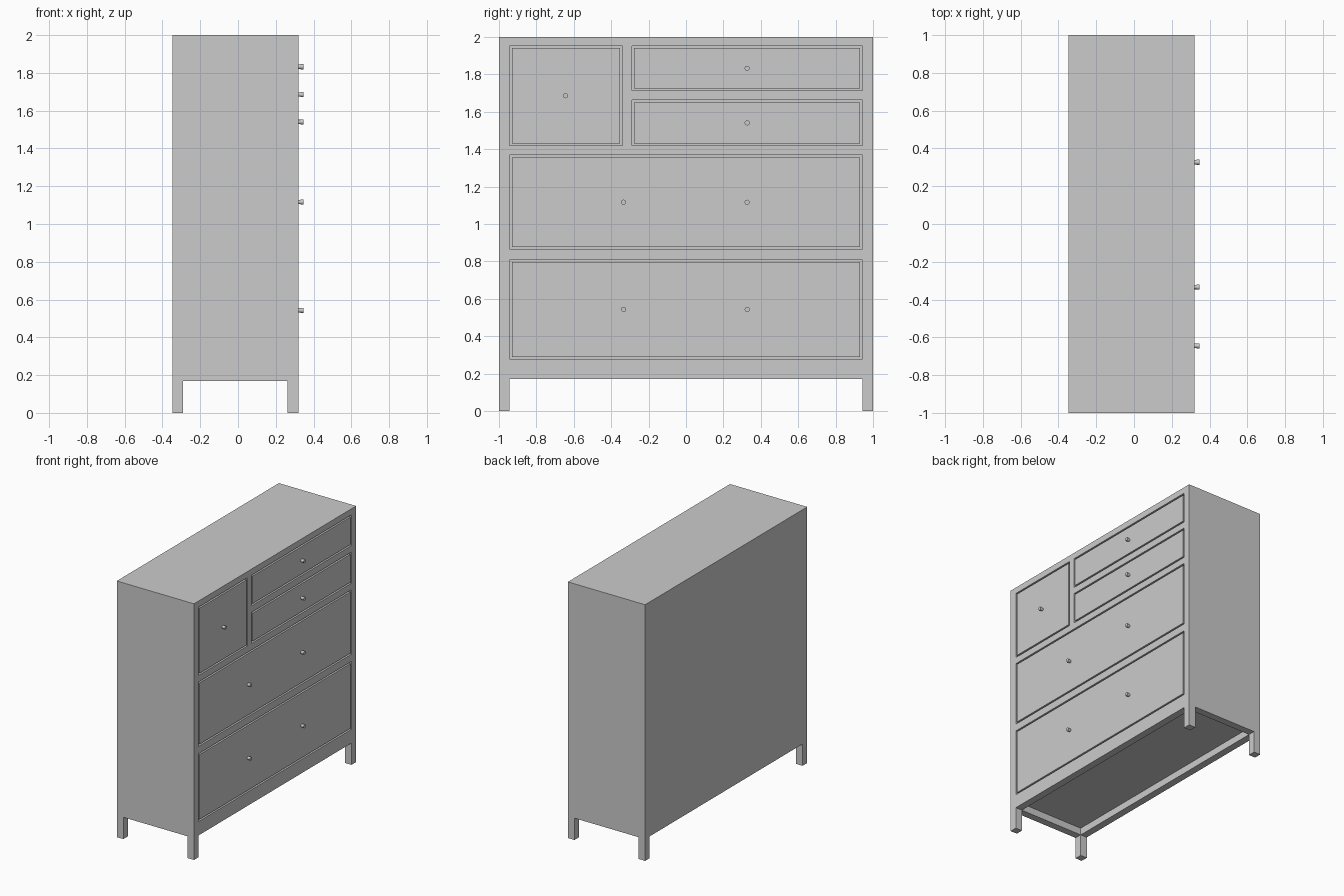
import bpy, bmesh
from math import radians
from mathutils import Matrix

if "Cube" in bpy.data.objects:
    bpy.data.objects.remove(bpy.data.objects["Cube"])

BACK, FRONT = -0.347, 0.32      # carcass depth range along x
LEG, FLOOR = 0.057, 0.17        # leg thickness, underside height
GAP, DEPTH = 0.012, 0.04        # shadow gap and pocket depth round the drawers


def box(name, lo, hi):
    bm = bmesh.new()
    bmesh.ops.create_cube(bm, size=1)
    for v in bm.verts:
        v.co = [h if c > 0 else l for c, l, h in zip(v.co, lo, hi)]
    mesh = bpy.data.meshes.new(name)
    bm.to_mesh(mesh)
    bm.free()
    ob = bpy.data.objects.new(name, mesh)
    bpy.context.collection.objects.link(ob)
    return ob


def cut(target, lo, hi):
    cutter = box("cutter", lo, hi)
    cutter.hide_render = True
    mod = target.modifiers.new("cut", 'BOOLEAN')
    mod.operation, mod.solver, mod.object = 'DIFFERENCE', 'EXACT', cutter
    bpy.context.view_layer.objects.active = target
    bpy.ops.object.modifier_apply(modifier=mod.name)
    bpy.data.objects.remove(cutter)


def knob(name, y, z):
    # short stem with a slightly wider head, pointing along +x
    bm = bmesh.new()
    for x0, x1, r in ((FRONT - 0.005, 0.334, 0.0115), (0.332, 0.347, 0.0135)):
        m = Matrix.Translation(((x0 + x1) / 2, y, z)) @ Matrix.Rotation(radians(90), 4, 'Y')
        bmesh.ops.create_cone(bm, cap_ends=True, segments=20, radius1=r, radius2=r,
                              depth=x1 - x0, matrix=m)
    mesh = bpy.data.meshes.new(name)
    bm.to_mesh(mesh)
    bm.free()
    ob = bpy.data.objects.new(name, mesh)
    bpy.context.collection.objects.link(ob)
    bpy.ops.object.select_all(action='DESELECT')
    ob.select_set(True)
    bpy.context.view_layer.objects.active = ob
    bpy.ops.object.shade_smooth_by_angle(angle=radians(35))


# carcass: one block, cut away to leave four legs and a recessed underside
body = box("carcass", (BACK, -1, 0), (FRONT, 1, 2))
inner = 1 - LEG
cut(body, (BACK + LEG, -2, -1), (FRONT - LEG, 2, FLOOR))
cut(body, (-1, -inner, -1), (1, inner, FLOOR))
cut(body, (BACK + LEG, -inner, 0), (FRONT - LEG, inner, FLOOR + 0.055))

# drawers: name, y range, z range, knob y positions
drawers = [
    ("top_left_drawer", -0.943, -0.34, 1.419, 1.952, (-0.645,)),
    ("top_right_drawer", -0.289, 0.943, 1.713, 1.952, (0.327,)),
    ("second_right_drawer", -0.289, 0.943, 1.419, 1.662, (0.327,)),
    ("middle_drawer", -0.943, 0.943, 0.865, 1.368, (-0.334, 0.327)),
    ("bottom_drawer", -0.943, 0.943, 0.278, 0.808, (-0.334, 0.327)),
]
for name, y0, y1, z0, z1, knobs in drawers:
    cut(body, (FRONT - DEPTH, y0, z0), (1, y1, z1))
    box(name, (FRONT - DEPTH, y0 + GAP, z0 + GAP), (FRONT, y1 - GAP, z1 - GAP))
    for i, y in enumerate(knobs):
        knob(f"{name}_knob_{i + 1}", y, (z0 + z1) / 2)
